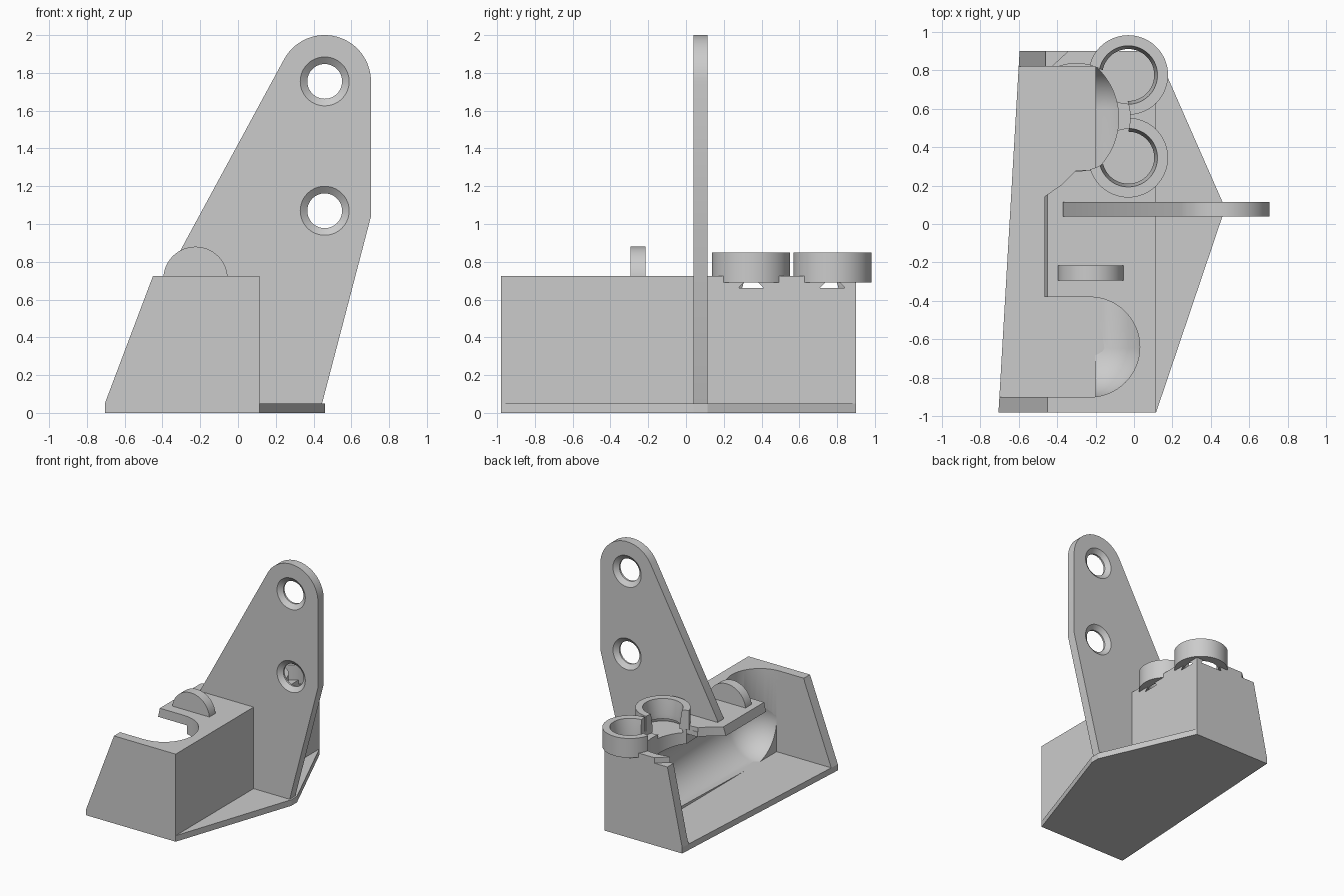
import bpy, bmesh
from math import pi, sin, cos, radians
from mathutils import Vector, Matrix

if "Cube" in bpy.data.objects:
    bpy.data.objects.remove(bpy.data.objects["Cube"])

gray = bpy.data.materials.new("plain gray")
gray.use_nodes = True
gray.diffuse_color = (0.6, 0.6, 0.6, 1)
gray.node_tree.nodes["Principled BSDF"].inputs["Base Color"].default_value = (0.6, 0.6, 0.6, 1)


def finish(name, bm):
    bmesh.ops.recalc_face_normals(bm, faces=bm.faces)
    mesh = bpy.data.meshes.new(name)
    bm.to_mesh(mesh)
    bm.free()
    mesh.materials.append(gray)
    obj = bpy.data.objects.new(name, mesh)
    bpy.context.collection.objects.link(obj)
    return obj


def loft(name, rings):
    """Closed solid through matching loops of points."""
    bm = bmesh.new()
    loops = [[bm.verts.new(p) for p in ring] for ring in rings]
    n = len(loops[0])
    bm.faces.new(loops[0])
    bm.faces.new(loops[-1])
    for a, b in zip(loops, loops[1:]):
        for i in range(n):
            bm.faces.new((a[i], a[(i + 1) % n], b[(i + 1) % n], b[i]))
    return finish(name, bm)


def prism_z(name, pts, z0, z1):
    return loft(name, [[(x, y, z) for x, y in pts] for z in (z0, z1)])


def prism_y(name, pts, y0, y1):
    return loft(name, [[(x, y, z) for x, z in pts] for y in (y0, y1)])


def arc(cx, cy, r, start, end, n=32):
    angles = [radians(start + (end - start) * i / n) for i in range(n + 1)]
    return [(cx + r * cos(a), cy + r * sin(a)) for a in angles]


def circle(cx, cy, r, n=64):
    return arc(cx, cy, r, 0, 360, n)[:-1]


def turned(name, cx, cy, steps):
    """Upright round solid from (z, radius) steps."""
    return loft(name, [[(x, y, z) for x, y in circle(cx, cy, r)] for z, r in steps])


def cut(obj, cutters):
    for c in cutters:
        c.hide_render = True
        mod = obj.modifiers.new("cut", "BOOLEAN")
        mod.operation = "DIFFERENCE"
        mod.solver = "EXACT"
        mod.object = c
    bpy.context.view_layer.update()
    dg = bpy.context.evaluated_depsgraph_get()
    mesh = bpy.data.meshes.new_from_object(obj.evaluated_get(dg))
    obj.modifiers.clear()
    obj.data = mesh


# Base plate
base = prism_z("base_plate", [(-0.705, -0.98), (0.115, -0.98), (0.46, 0.04),
                              (0.46, 0.115), (0.115, 0.9), (-0.595, 0.9)], 0, 0.05)

# Housing with one sloping open side
housing = loft("housing", [
    [(-0.705, -0.98, 0.05), (0.115, -0.98, 0.05), (0.115, 0.9, 0.05), (-0.595, 0.9, 0.05)],
    [(-0.45, -0.98, 0.725), (0.115, -0.98, 0.725), (0.115, 0.9, 0.725), (-0.45, 0.9, 0.725)]])

# Cavity: a straight room ending in a rounded wall that narrows to the rear
room = prism_z("room_cutter", [(-1, -0.9), (-0.2, -0.9), (-0.2, 0.82), (-1, 0.82)], -0.1, 0.65)
bm = bmesh.new()
bmesh.ops.create_uvsphere(bm, u_segments=48, v_segments=25, radius=1,
                          matrix=Matrix.Rotation(pi / 2, 4, "X"))
for v in bm.verts:
    if v.co.y > 0:
        v.co = v.co * 0.24 + Vector((-0.2, 0.58, 0.32))
    else:
        v.co = v.co * 0.27 + Vector((-0.2, -0.63, 0.315))
hollow = finish("hollow_cutter", bm)

# Roof openings at both ends
front_slot = prism_z("front_slot_cutter", [(-1, -0.9), (-0.23, -0.9)]
                     + arc(-0.23, -0.64, 0.26, -90, 90)[1:] + [(-1, -0.38)], 0.3, 1)
back_slot = prism_z("back_slot_cutter", [(-1, 0.14), (-0.47, 0.14), (-0.37, 0.21), (-0.3, 0.28)]
                    + arc(-0.444, 0.55, 0.364, -47.8, 47.8) + [(-1, 0.82)], 0.3, 1)
# Wider clearance above the rear opening, which also trims the sockets
clearance = prism_z("clearance_cutter", circle(-0.3, 0.555, 0.28), 0.69, 1)
# Lowered rear corner of the rim
corner = prism_z("corner_cutter", [(-1, 0.8), (-0.45, 0.8), (-0.33, 0.91), (-1, 0.91)], 0.68, 1)

# Round sockets that overhang the housing
SOCKET_X, SOCKET_YS = -0.03, (0.345, 0.775)
bores = [turned("bore_cutter", SOCKET_X, y, ((0.66, 0.16), (0.695, 0.148), (1, 0.148)))
         for y in SOCKET_YS]
cut(housing, [room, hollow, front_slot, back_slot, clearance, corner] + bores)

sockets = []
for i, y in enumerate(SOCKET_YS):
    socket = prism_z("socket_ring_%d" % (i + 1), circle(SOCKET_X, y, 0.207), 0.69, 0.85)
    hole = turned("socket_cutter", SOCKET_X, y,
                  ((0.6, 0.135), (0.73, 0.135), (0.85, 0.152), (0.9, 0.152)))
    cut(socket, [hole, clearance])
    bpy.data.objects.remove(hole)
    sockets.append(socket)

# Upright mounting plate with two countersunk holes
HOLE_X = 0.459
upright = prism_y("upright_plate", [(-0.37, 0.7), (0.1, 0.7), (0.1, 0.05), (0.445, 0.05), (0.704, 1.04)]
                  + arc(HOLE_X, 1.755, 0.245, 0, 151) + [(-0.37, 0.74)], 0.04, 0.115)
screw_holes = [loft("screw_hole_cutter", [[(px, y, pz) for px, pz in circle(HOLE_X, z, r)]
               for y, r in ((0.03, 0.142), (0.07, 0.092), (0.085, 0.092), (0.125, 0.142))])
               for z in (1.755, 1.07)]
cut(upright, screw_holes)

# Small half round tab
tab = prism_y("half_round_tab", arc(-0.225, 0.71, 0.17, 0, 180), -0.295, -0.215)

for c in [room, hollow, front_slot, back_slot, clearance, corner] + bores + screw_holes:
    bpy.data.objects.remove(c)

bpy.ops.object.select_all(action="DESELECT")
for obj in [housing, upright, tab] + sockets:
    obj.select_set(True)
bpy.context.view_layer.objects.active = housing
bpy.ops.object.shade_smooth_by_angle(angle=radians(30))
